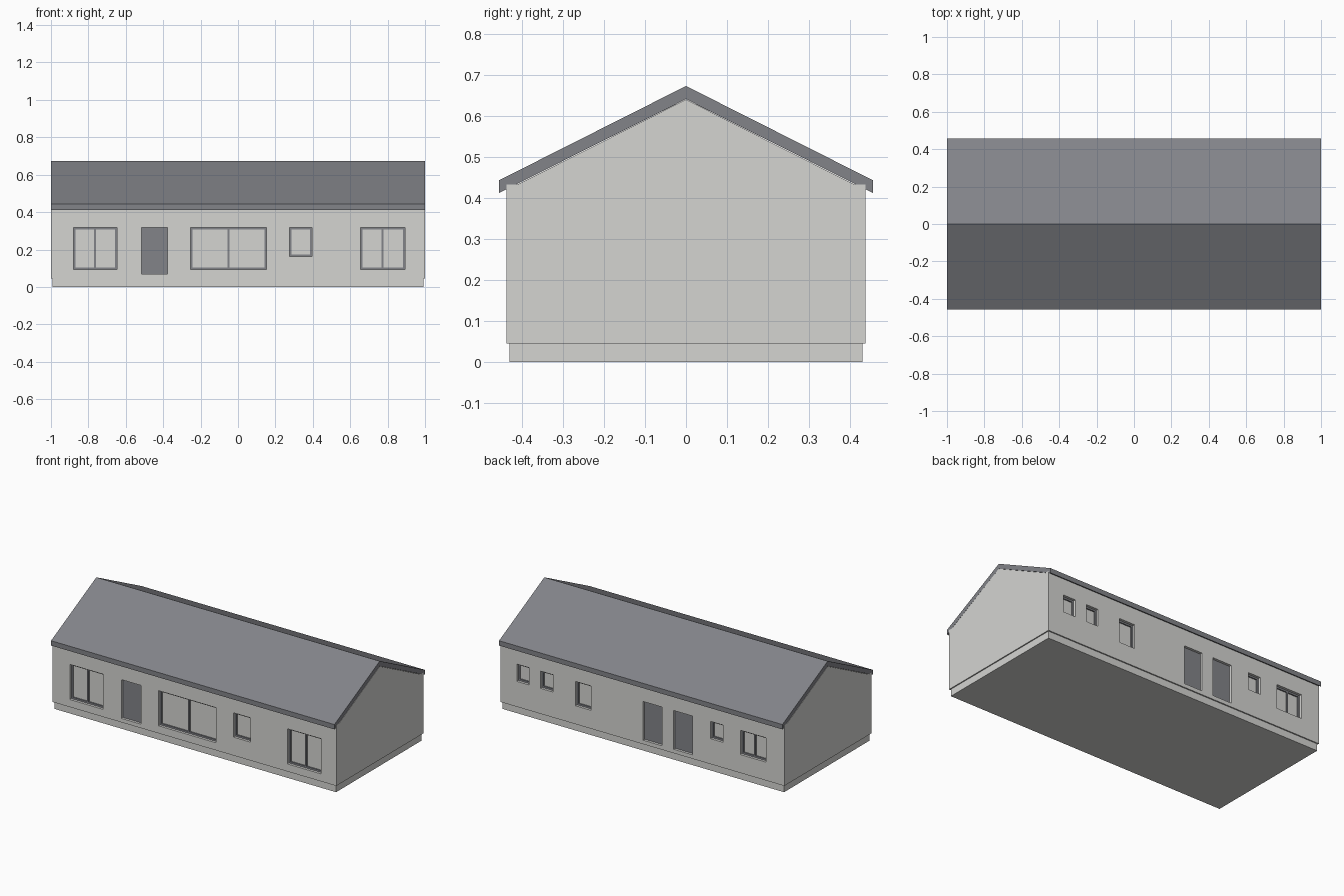
import bpy
import bmesh
from mathutils import Matrix

cube = bpy.data.objects.get("Cube")
if cube:
    bpy.data.objects.remove(cube, do_unlink=True)


def make_material(name, colour):
    mat = bpy.data.materials.new(name)
    mat.use_nodes = True
    mat.diffuse_color = colour
    mat.node_tree.nodes["Principled BSDF"].inputs["Base Color"].default_value = colour
    return mat


PALE = make_material("pale grey", (0.66, 0.66, 0.64, 1))
SLATE = make_material("slate grey", (0.225, 0.23, 0.25, 1))


def make_object(name, bm, mat):
    bmesh.ops.recalc_face_normals(bm, faces=bm.faces)
    mesh = bpy.data.meshes.new(name)
    bm.to_mesh(mesh)
    bm.free()
    mesh.materials.append(mat)
    obj = bpy.data.objects.new(name, mesh)
    bpy.context.scene.collection.objects.link(obj)
    return obj


def add_box(bm, x0, x1, y0, y1, z0, z1):
    centre = ((x0 + x1) / 2, (y0 + y1) / 2, (z0 + z1) / 2)
    size = (abs(x1 - x0), abs(y1 - y0), abs(z1 - z0), 1)
    bmesh.ops.create_cube(bm, size=1, matrix=Matrix.Translation(centre) @ Matrix.Diagonal(size))


def extrude_profile(name, right_half, half_length, mat):
    """Mirror a half profile (y, z) about y = 0 and extrude it along x."""
    left_half = [(-y, z) for y, z in reversed(right_half) if y > 0]
    bm = bmesh.new()
    face = bm.faces.new([bm.verts.new((-half_length, y, z)) for y, z in right_half + left_half])
    result = bmesh.ops.extrude_face_region(bm, geom=[face])
    moved = [v for v in result["geom"] if isinstance(v, bmesh.types.BMVert)]
    bmesh.ops.translate(bm, verts=moved, vec=(2 * half_length, 0, 0))
    return make_object(name, bm, mat)


WALL_Y = 0.438
DEPTH = 0.026
FRAME = 0.011
TOP = 0.317

# Openings: side (-1 front, 1 back), x range, sill height, kind
OPENINGS = [
    (-1, -0.88, -0.647, 0.093, "double"),
    (-1, -0.515, -0.377, 0.07, "door"),
    (-1, -0.254, 0.152, 0.093, "double"),
    (-1, 0.275, 0.396, 0.162, "single"),
    (-1, 0.655, 0.892, 0.093, "double"),
    (1, 0.80, 0.887, 0.207, "single"),
    (1, 0.633, 0.72, 0.207, "single"),
    (1, 0.362, 0.474, 0.162, "single"),
    (1, -0.136, -0.004, 0.07, "door"),
    (1, -0.352, -0.218, 0.07, "door"),
    (1, -0.566, -0.479, 0.207, "single"),
    (1, -0.87, -0.69, 0.162, "double"),
]

# Plinth
bm = bmesh.new()
add_box(bm, -0.993, 0.993, -0.43, 0.43, 0, 0.05)
make_object("plinth", bm, PALE)

# Gabled walls
walls = extrude_profile(
    "walls", [(WALL_Y, 0.045), (WALL_Y, 0.433), (0.41, 0.433), (0, 0.64)], 1.0, PALE)
bm = bmesh.new()
bm.from_mesh(walls.data)
bmesh.ops.recalc_face_normals(bm, faces=bm.faces)
bm.to_mesh(walls.data)
bm.free()

# Recesses cut into the long walls
bm = bmesh.new()
for side, x0, x1, z0, kind in OPENINGS:
    add_box(bm, x0, x1, side * (WALL_Y - DEPTH), side * (WALL_Y + 0.05), z0, TOP)
cutter = make_object("opening_cutter", bm, PALE)
cutter.hide_render = True
cut = walls.modifiers.new("openings", "BOOLEAN")
cut.operation = "DIFFERENCE"
cut.solver = "EXACT"
cut.object = cutter
bpy.context.view_layer.update()
evaluated = walls.evaluated_get(bpy.context.evaluated_depsgraph_get())
cut_mesh = bpy.data.meshes.new_from_object(evaluated)
walls.modifiers.clear()
walls.data = cut_mesh
bpy.data.objects.remove(cutter, do_unlink=True)

# Frames, panes and doors set into the recesses
frames, panes, doors = bmesh.new(), bmesh.new(), bmesh.new()
for side, x0, x1, z0, kind in OPENINGS:
    back = side * (WALL_Y - DEPTH - 0.002)
    front = side * (WALL_Y - DEPTH + 0.010)
    if kind == "door":
        add_box(doors, x0, x1, back, front, z0, TOP)
        continue
    add_box(panes, x0, x1, back, side * (WALL_Y - DEPTH + 0.002), z0, TOP)
    add_box(frames, x0, x0 + FRAME, back, front, z0, TOP)
    add_box(frames, x1 - FRAME, x1, back, front, z0, TOP)
    add_box(frames, x0 + FRAME, x1 - FRAME, back, front, z0, z0 + FRAME)
    add_box(frames, x0 + FRAME, x1 - FRAME, back, front, TOP - FRAME, TOP)
    if kind == "double":
        mid = (x0 + x1) / 2
        add_box(frames, mid - FRAME / 2, mid + FRAME / 2, back, front, z0 + FRAME, TOP - FRAME)
make_object("window_frames", frames, SLATE)
make_object("window_panes", panes, PALE)
make_object("doors", doors, SLATE)

# Pitched roof with plumb-cut eaves
bm = bmesh.new()
section = [(0, 0.673), (0.456, 0.443), (0.456, 0.412), (0, 0.641)]
outline = section + [(-y, z) for y, z in reversed(section[1:3])]
# Each slope is its own quad in the end section
ends = []
for x in (-0.9995, 0.9995):
    v = [bm.verts.new((x, y, z)) for y, z in outline]
    bm.faces.new(v[0:4])
    bm.faces.new((v[0], v[3], v[4], v[5]))
    ends.append(v)
for i in range(len(outline)):
    j = (i + 1) % len(outline)
    bm.faces.new((ends[0][i], ends[0][j], ends[1][j], ends[1][i]))
make_object("roof", bm, SLATE)
